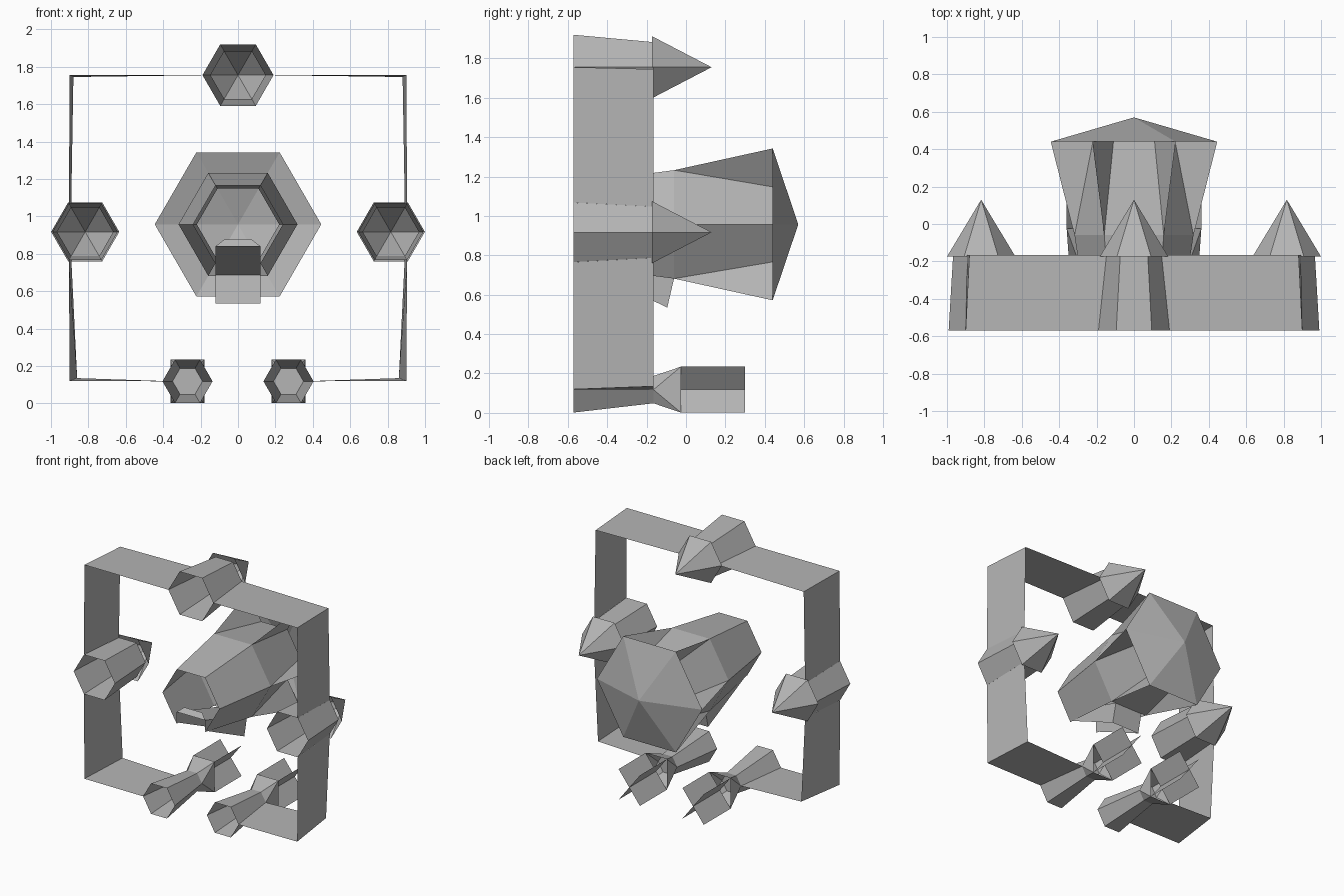
import bpy
import bmesh
from math import cos, sin, pi

old = bpy.data.objects.get("Cube")
if old:
    bpy.data.objects.remove(old, do_unlink=True)

grey = bpy.data.materials.new("hull_grey")
grey.use_nodes = True
colour = (0.46, 0.46, 0.46, 1)
grey.diffuse_color = colour
grey.node_tree.nodes["Principled BSDF"].inputs["Base Color"].default_value = colour


def finish(name, bm):
    bmesh.ops.remove_doubles(bm, verts=bm.verts, dist=1e-5)
    bmesh.ops.recalc_face_normals(bm, faces=bm.faces)
    mesh = bpy.data.meshes.new(name)
    bm.to_mesh(mesh)
    bm.free()
    mesh.materials.append(grey)
    obj = bpy.data.objects.new(name, mesh)
    bpy.context.collection.objects.link(obj)
    return obj


def hexagon(x, z, r, y):
    return [(x + r * cos(k * pi / 3), y, z + r * sin(k * pi / 3)) for k in range(6)]


def plates(name, faces):
    bm = bmesh.new()
    for face in faces:
        bm.faces.new([bm.verts.new(p) for p in face])
    return finish(name, bm)


def hex_shell(name, x, z, profile, skip=None):
    """Open six-sided shell along y; a zero radius makes a point."""
    faces = []
    for i in range(len(profile) - 1):
        (r0, y0), (r1, y1) = profile[i:i + 2]
        a, b = hexagon(x, z, r0, y0), hexagon(x, z, r1, y1)
        for k in range(6):
            n = (k + 1) % 6
            if (i, k) == skip:
                continue
            if r1 == 0:
                faces.append([a[k], a[n], (x, y1, z)])
            else:
                faces.append([a[k], a[n], b[n], b[k]])
    return plates(name, faces)


FRONT, BACK = -0.57, -0.165
AXIS = 0.957

# Upper pods with pointed tails
for name, x, z, r0, r1 in (("top", 0, 1.755, 0.19, 0.147),
                           ("left", 0.817, 0.917, 0.174, 0.15),
                           ("right", -0.817, 0.917, 0.174, 0.15)):
    hex_shell(name + "_pod_tube", x, z, [(r0, FRONT), (r1, BACK)])
    hex_shell(name + "_pod_cone", x, z, [(0.182, BACK - 0.008), (0, 0.13)])

# Lower pods: tapered tube, flaring neck and crossed tail fins
NECK, TAIL = -0.025, 0.30
W, H = 0.09, 0.117
for name, x in (("left", 0.27), ("right", -0.27)):
    z = 0.118
    hex_shell(name + "_lower_tube", x, z, [(0.134, FRONT), (0.08, BACK)])
    h = hexagon(x, z, 0.08, BACK)
    ne, nw, sw, se = [(x + sx * W, NECK, z + sz * H)
                      for sx, sz in ((1, 1), (-1, 1), (-1, -1), (1, -1))]
    plates(name + "_lower_neck", [
        h, [h[0], ne, se], [h[0], h[1], ne], [h[1], h[2], nw, ne], [h[2], h[3], nw],
        [h[3], sw, nw], [h[3], h[4], sw], [h[4], h[5], se, sw], [h[5], h[0], se]])
    plates(name + "_lower_fins", [
        [(x, NECK, z), p, (p[0], TAIL, p[2]), (x, TAIL, z)] for p in (ne, nw, sw, se)])

# Thin frame strips linking the pods
front_paths = ([(0.19, 1.755), (0.9, 1.755), (0.904, 1.068)],
               [(0.904, 0.766), (0.9, 0.12), (0.404, 0.118)])
back_paths = ([(0.147, 1.755), (0.88, 1.745), (0.892, 1.047)],
              [(0.892, 0.787), (0.86, 0.135), (0.35, 0.118)])
for side, s in (("left", 1), ("right", -1)):
    faces = []
    for f, b in zip(front_paths, back_paths):
        for i in range(2):
            faces.append([(s * f[i][0], FRONT, f[i][1]), (s * f[i + 1][0], FRONT, f[i + 1][1]),
                          (s * b[i + 1][0], BACK, b[i + 1][1]), (s * b[i][0], BACK, b[i][1])])
    plates(side + "_frame", faces)

# Central barrel, rear dome and radial fins between them
WAIST, RIM = -0.06, 0.44
hex_shell("barrel", 0, AXIS, [(0.24, FRONT), (0.318, WAIST), (0.22, RIM)], skip=(0, 4))
hex_shell("rear_dome", 0, AXIS, [(0.445, RIM), (0, 0.57)])
plates("barrel_fins", list(zip(hexagon(0, AXIS, 0.318, WAIST),
                               hexagon(0, AXIS, 0.445, RIM),
                               hexagon(0, AXIS, 0.22, RIM))))

# Intake scoop under the barrel: roof, back plate, side plates
D = 0.12
side = [(FRONT, 0.84), (FRONT, 0.76), (-0.095, 0.535), (WAIST, 0.685)]
(ly, lz), _, (by, bz), (wy, wz) = side
scoop = [[(s * D, y, z) for y, z in side] for s in (1, -1)]
scoop.append([(-D, ly, lz), (D, ly, lz), (D, wy, wz), (-D, wy, wz)])
scoop.append([(-D, by, bz), (D, by, bz), (D, wy, wz), (-D, wy, wz)])
scoop.append([(-D, ly, lz), (D, ly, lz), (0.075, ly + 0.03, 0.875), (-0.075, ly + 0.03, 0.875)])
plates("intake_scoop", scoop)
